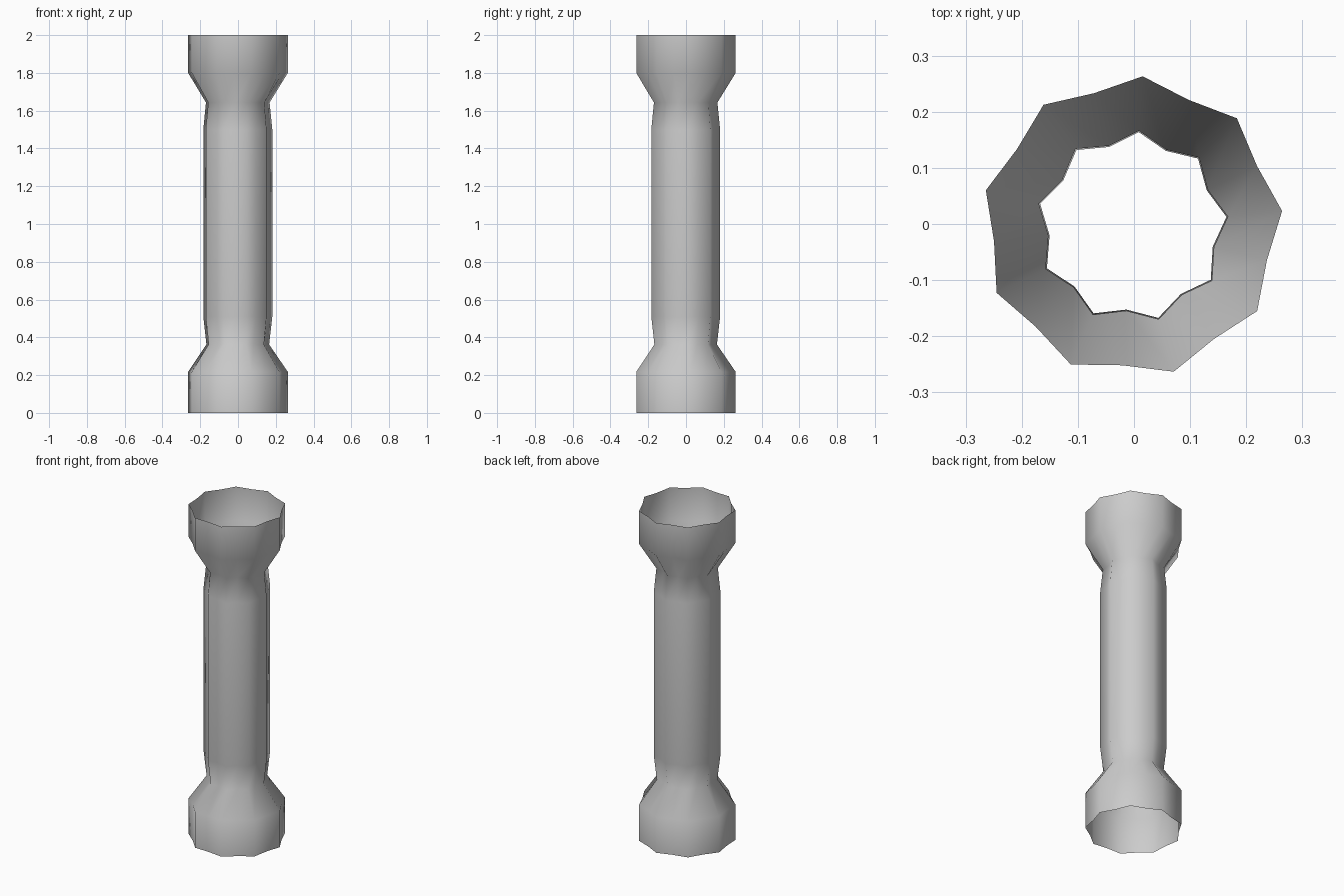
import bpy, bmesh, math

if "Cube" in bpy.data.objects:
    bpy.data.objects.remove(bpy.data.objects["Cube"])

CENTRE = (-0.0033, -0.0049)
POINTS = 9

# Profile rings: height, tip radius, valley radius
PROFILE = [
    (0.00, 0.2687, 0.2475),
    (0.217, 0.2687, 0.2475),
    (0.362, 0.169, 0.148),
    (0.51, 0.186, 0.165),
    (1.50, 0.186, 0.165),
    (1.643, 0.1715, 0.150),
    (1.80, 0.2687, 0.2475),
    (2.00, 0.2687, 0.2475),
]


def star_ring(bm, z, tip, valley):
    verts = []
    for i in range(POINTS * 2):
        a = math.radians(6 + i * 180 / POINTS)
        r = valley if i % 2 else tip
        verts.append(bm.verts.new((CENTRE[0] + r * math.cos(a),
                                   CENTRE[1] + r * math.sin(a), z)))
    return verts


# Open nine-pointed tube with flared ends
bm = bmesh.new()
rings = [star_ring(bm, *p) for p in PROFILE]
n = POINTS * 2
for low, high in zip(rings, rings[1:]):
    for i in range(n):
        j = (i + 1) % n
        face = bm.faces.new((low[i], low[j], high[j], high[i]))
        face.smooth = True

mesh = bpy.data.meshes.new("flared_column")
bm.to_mesh(mesh)
bm.free()
column = bpy.data.objects.new("flared_column", mesh)
bpy.context.collection.objects.link(column)
